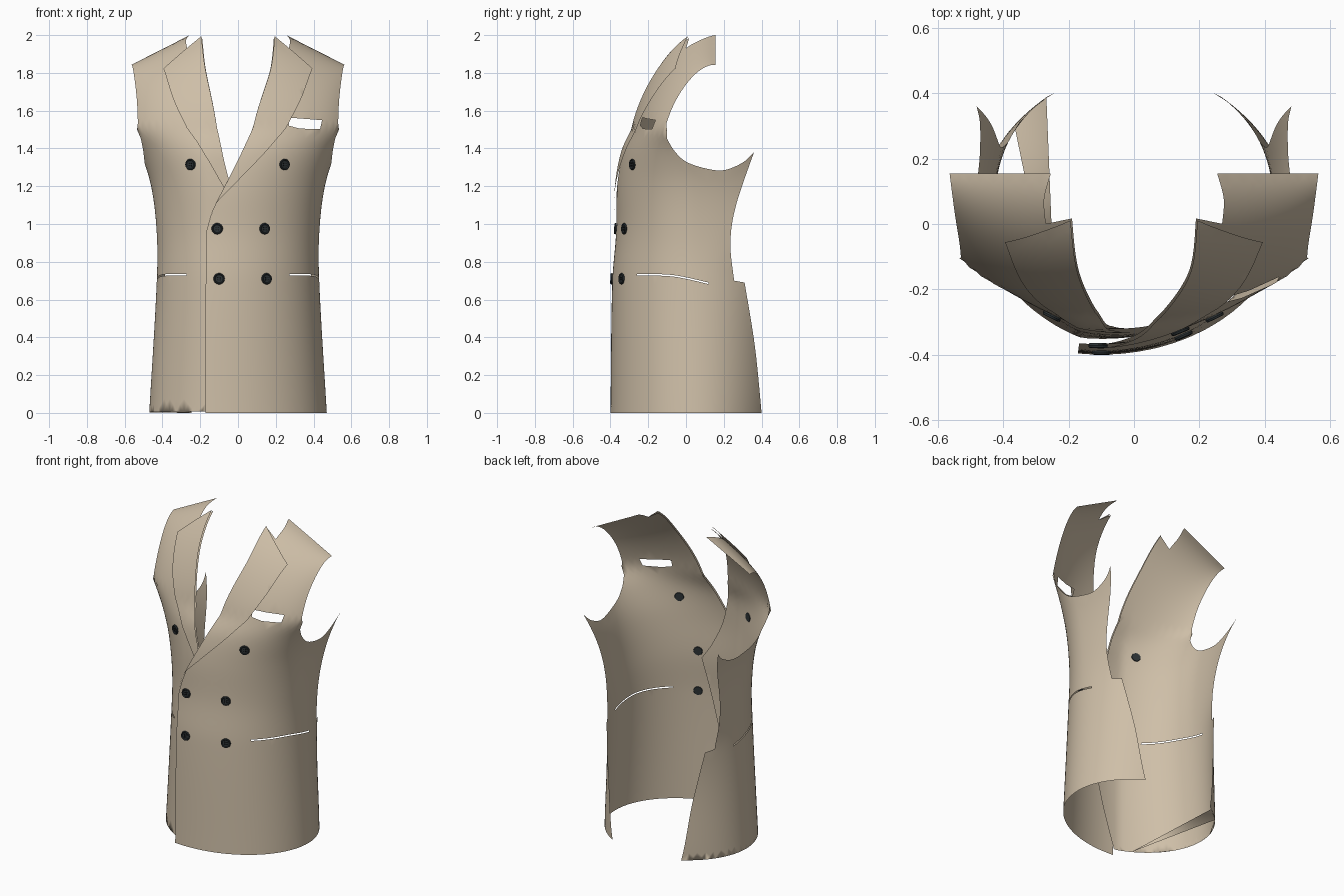
import bpy, bmesh, math
from mathutils import Vector, Matrix
from mathutils.geometry import delaunay_2d_cdt

if "Cube" in bpy.data.objects:
    bpy.data.objects.remove(bpy.data.objects["Cube"])


def material(name, col):
    m = bpy.data.materials.new(name)
    m.diffuse_color = (*col, 1)
    m.use_nodes = True
    m.node_tree.nodes["Principled BSDF"].inputs["Base Color"].default_value = m.diffuse_color
    return m


CLOTH = material("beige cloth", (0.62, 0.52, 0.39))
BUTTON = material("dark button", (0.025, 0.032, 0.035))
THREAD = material("black thread", (0.008, 0.009, 0.01))

# Body cross-section by height: half width, centre x, centre y, front and back depth
KEYS = [0, 0.7, 0.95, 1.2, 1.38, 1.5]
BODY = [(0.47, -0.1, 0.05, 0.45, 0.44), (0.43, -0.1, 0.05, 0.44, 0.5),
        (0.43, -0.1, 0.05, 0.42, 0.68), (0.46, -0.1, 0.05, 0.415, 0.8),
        (0.52, -0.06, 0.04, 0.375, 0.9), (0.60, 0.0, 0.04, 0.32, 0.9)]


def section(v):
    v = min(max(v, 0), 1.5)
    i = max(k for k in range(5) if KEYS[k] <= v)
    h = KEYS[i + 1] - KEYS[i]
    t = (v - KEYS[i]) / h

    def slope(k, c):
        a, b = max(k - 1, 0), min(k + 1, 5)
        return (BODY[b][c] - BODY[a][c]) / (KEYS[b] - KEYS[a]) * h
    return [(2*t**3 - 3*t*t + 1) * BODY[i][c] + (t**3 - 2*t*t + t) * slope(i, c)
            + (3*t*t - 2*t**3) * BODY[i + 1][c] + (t**3 - t*t) * slope(i + 1, c) for c in range(5)]


def surface(th, v, tuck):
    """Garment surface: angle round the body, height along the cloth."""
    X, x0, yc, df, db = section(v)
    c = math.cos(th)
    x = x0 + (X - x0) * math.sin(th)
    y = yc - (df if c > 0 else db) * c
    z = v
    if v > 1.5:  # roll back over the shoulder
        w = min((v - 1.5) / 0.6, 1)
        y += (0.155 - y) * w ** 1.2
        z = 1.5 + (0.5 - (x - 0.255) / 0.315 * 0.16) * (1 - (1 - w) ** 1.9)
    if tuck and c > 0 and x < 0.17:  # under side of the overlap
        y += 0.25 * (0.17 - x) * min(max((1.6 - v) / 0.3, 0), 1)
    return Vector((x, y, z))


def normal(th, v, tuck):
    e = 0.004
    p = surface(th, v, tuck)
    return (surface(th + e, v, tuck) - p).cross(p - surface(th, v - e, tuck)).normalized()


def from_x(x, v):
    X, x0, *_ = section(v)
    return math.asin(max(-1, min(1, (x - x0) / (X - x0)))), v


def from_y(y, v):
    _, _, yc, df, db = section(v)
    return math.acos(max(-1, min(1, (yc - y) / (df if y < yc else db)))), v


def curve(pts, to_domain, n=8):
    """Smooth curve through points, turned into surface coordinates."""
    out = []
    P = [pts[0]] + pts + [pts[-1]]
    for i in range(1, len(P) - 2):
        for k in range(n):
            t = k / n
            q = [0.5 * (2*b + (c - a)*t + (2*a - 5*b + 4*c - d)*t*t + (3*b - a - 3*c + d)*t**3)
                 for a, b, c, d in zip(P[i - 1], P[i], P[i + 1], P[i + 2])]
            out.append(to_domain(*q))
    return out + [to_domain(*pts[-1])]


def inside(p, poly):
    hit = False
    for (x1, y1), (x2, y2) in zip(poly, poly[1:] + poly[:1]):
        if (y1 > p[1]) != (y2 > p[1]) and p[0] < (x2 - x1) * (p[1] - y1) / (y2 - y1) + x1:
            hit = not hit
    return hit


def clean(loop):
    return [p for i, p in enumerate(loop) if math.dist(p, loop[i - 1]) > 1e-4]


def sheet(name, outline, holes, mirror, lift=0.0, step=0.05):
    """Cut a cloth piece with holes out of the garment surface."""
    loops = [clean(l) for l in [outline] + holes]
    pts, edges = [], []
    for l in loops:
        b = len(pts)
        pts += l
        edges += [(b + i, b + (i + 1) % len(l)) for i in range(len(l))]
    rim = list(pts)

    def keep(p):
        return inside(p, loops[0]) and not any(inside(p, h) for h in loops[1:])
    for i in range(int(4 / step)):
        for j in range(int(2.2 / step)):
            p = (-0.6 + i * step, j * step + 0.5 * step * (i % 2))
            if keep(p) and min(math.dist(p, q) for q in rim) > step * 0.4:
                pts.append(p)
    vs, _, fs, *_ = delaunay_2d_cdt([Vector(p) for p in pts], edges, [], 0, 1e-6)
    tris = []
    for f in fs:
        c = sum((vs[i] for i in f), Vector((0, 0))) / len(f)
        if keep(c):
            area = (vs[f[1]] - vs[f[0]]).cross(vs[f[2]] - vs[f[0]])
            f = list(f) if area > 0 else list(f)[::-1]
            tris.append(f[::-1] if mirror else f)
    co = []
    for p in vs:
        q = surface(p.x, p.y, mirror)
        if lift:
            q += normal(p.x, p.y, mirror) * lift
        co.append((-q.x if mirror else q.x, q.y, q.z))
    me = bpy.data.meshes.new(name)
    me.from_pydata(co, [], tris)
    me.materials.append(CLOTH)
    me.shade_smooth()
    ob = bpy.data.objects.new(name, me)
    bpy.context.collection.objects.link(ob)
    bm = bmesh.new()
    bm.from_mesh(me)
    bmesh.ops.delete(bm, geom=[v for v in bm.verts if not v.link_faces], context='VERTS')
    bm.to_mesh(me)
    bm.free()


# Shared edges of both front panels
back_skirt = curve([(0.40, 0), (0.365, 0.35), (0.31, 0.69)], from_y)
back_side = curve([(0.255, 0.70), (0.235, 0.9), (0.265, 1.1), (0.36, 1.38)], from_y)
armhole = curve([(0.36, 1.38), (0.30, 1.325), (0.2, 1.285), (0.1, 1.295), (0, 1.33),
                 (-0.06, 1.385), (-0.10, 1.45)], from_y)
arm_front = curve([(0.53, 1.53), (0.535, 1.65), (0.55, 1.85), (0.565, 2.1)], from_x)
shoulder = curve([(0.565, 2.1), (0.41, 2.1), (0.255, 2.1)], from_x)
neck = curve([(0.255, 2.1), (0.275, 2.0), (0.27, 1.9)], from_x)
slit = curve([(-0.26, 0.735), (-0.07, 0.73), (0.12, 0.69)], from_y)
slit += [(a, v - 0.008) for a, v in slit[::-1]]
breast_pocket = [from_x(*p) for p in [(0.265, 1.542), (0.35, 1.541), (0.445, 1.54),
                                      (0.435, 1.503), (0.33, 1.503), (0.27, 1.513)]]

# Lapel fold, lapel outer edge and front edge: overlapping side, then tucked side
SIDES = {
    "left": ([(0.19, 1.93), (0.17, 1.72), (0.09, 1.53), (0.03, 1.40), (-0.05, 1.24),
              (-0.13, 1.08), (-0.168, 0.96)],
             [(-0.168, 0.96), (-0.12, 1.10), (-0.01, 1.22), (0.17, 1.41), (0.32, 1.60), (0.39, 1.80)],
             [(-0.168, 0.96), (-0.172, 0.5), (-0.172, 0)]),
    "right": ([(0.19, 1.93), (0.17, 1.72), (0.11, 1.50), (0.05, 1.24), (-0.03, 1.06), (-0.10, 0.95)],
              [(-0.10, 0.95), (0, 1.07), (0.085, 1.21), (0.20, 1.41), (0.33, 1.60), (0.39, 1.80)],
              [(-0.10, 0.95), (0.02, 0.4), (0.14, 0.008)]),
}
for side, (fold, outer, front) in SIDES.items():
    mirror = side == "right"
    fold_c, outer_c, front_c = (curve(c, from_x) for c in (fold, outer, front))
    start, end = front_c[-1], back_skirt[0]
    hem = [(start[0] + (end[0] - start[0]) * k / 40, start[1] * (1 - k / 40)) for k in range(1, 40)]
    panel = (fold_c + front_c[1:] + hem + back_skirt + back_side + armhole[1:]
             + arm_front + shoulder[1:] + neck[1:])
    sheet(side + "_front_panel", panel, [slit] if mirror else [slit, breast_pocket], mirror)
    top = curve([(0.39, 1.80), (0.29, 1.868), (0.19, 1.93)], from_x)
    sheet(side + "_lapel", fold_c + outer_c[1:] + top[1:-1], [], mirror, 0.012, 0.04)


# Buttons: lathed disc with a raised rim and four thread dots
def button(name, x, z, mirror):
    th, v = from_x(x, z)
    p, n = surface(th, v, mirror), normal(th, v, mirror)
    if mirror:
        p.x, n.x = -p.x, -n.x
    profile = [(0.026, -0.004), (0.030, 0.004), (0.028, 0.010), (0.024, 0.011), (0.020, 0.007)]
    bm = bmesh.new()
    rings = [[bm.verts.new((r * math.cos(a * math.pi / 12), r * math.sin(a * math.pi / 12), h))
              for a in range(24)] for r, h in profile]
    for r0, r1 in zip(rings, rings[1:]):
        for i in range(24):
            j = (i + 1) % 24
            bm.faces.new((r0[i], r0[j], r1[j], r1[i]))
    bm.faces.new(rings[-1])
    bm.faces.new(rings[0][::-1])
    for k in range(4):
        a = math.pi / 4 + k * math.pi / 2
        old = set(bm.faces)
        bmesh.ops.create_cone(bm, cap_ends=True, segments=8, radius1=0.004, radius2=0.004, depth=0.003,
                              matrix=Matrix.Translation((0.009 * math.cos(a), 0.009 * math.sin(a), 0.008)))
        for f in set(bm.faces) - old:
            f.material_index = 1
    rot = n.to_track_quat('Z', 'Y').to_matrix().to_4x4()
    bm.transform(Matrix.Translation(p) @ rot)
    me = bpy.data.meshes.new(name)
    bm.to_mesh(me)
    bm.free()
    me.materials.append(BUTTON)
    me.materials.append(THREAD)
    ob = bpy.data.objects.new(name, me)
    bpy.context.collection.objects.link(ob)


for i, (x, z, m) in enumerate([(0.245, 1.315, False), (0.25, 1.315, True), (0.14, 0.975, False),
                               (-0.11, 0.975, False), (0.15, 0.71, False), (-0.10, 0.71, False)]):
    button("button_%d" % (i + 1), x, z, m)
